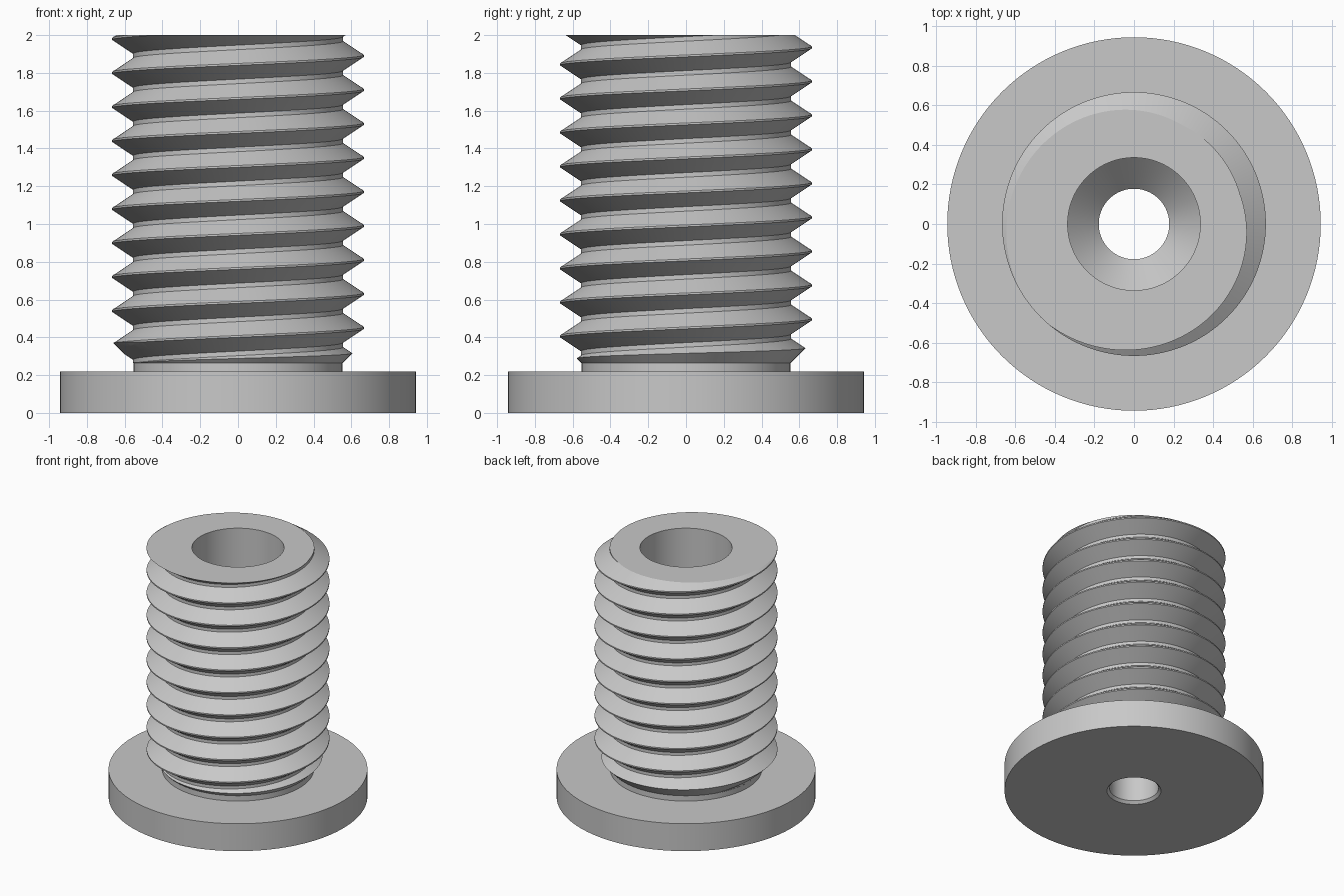
import bpy
import bmesh
from math import cos, sin, tau, radians

cube = bpy.data.objects.get("Cube")
if cube:
    bpy.data.objects.remove(cube, do_unlink=True)

SEG = 128
PITCH = 0.18
ROOT, CREST = 0.556, 0.666
FLANGE_TOP, TOP = 0.22, 2.0

grey = bpy.data.materials.new("plain grey")
grey.use_nodes = True
grey.diffuse_color = (0.58, 0.58, 0.58, 1)
grey.node_tree.nodes["Principled BSDF"].inputs["Base Color"].default_value = grey.diffuse_color


def make_object(name, bm):
    bmesh.ops.recalc_face_normals(bm, faces=bm.faces)
    mesh = bpy.data.meshes.new(name)
    bm.to_mesh(mesh)
    bm.free()
    mesh.materials.append(grey)
    obj = bpy.data.objects.new(name, mesh)
    bpy.context.collection.objects.link(obj)
    return obj


def lathe(name, profile):
    """Revolve a closed (radius, height) outline around z."""
    bm = bmesh.new()
    rings = [[bm.verts.new((r * cos(tau * i / SEG), r * sin(tau * i / SEG), z))
              for i in range(SEG)] for r, z in profile]
    for a, b in zip(rings, rings[1:] + rings[:1]):
        for i in range(SEG):
            j = (i + 1) % SEG
            bm.faces.new((a[i], a[j], b[j], b[i]))
    return make_object(name, bm)


def helical_rod(name, turns):
    """Solid right-handed threaded rod, closed by a fan at each end."""
    section = [(-0.005, CREST), (0.005, CREST), (0.078, ROOT), (0.102, ROOT)]
    bm = bmesh.new()
    columns = []
    for i in range(SEG * turns + 1):
        a = tau * i / SEG
        mid = PITCH * (i / SEG - 0.5)
        columns.append([bm.verts.new((r * cos(a), r * sin(a), mid + dz))
                        for dz, r in section])
    for i in range(SEG * (turns - 1) + 1):
        columns[i].append(columns[i + SEG][0])
    last = SEG * (turns - 1)
    for i in range(last):
        a, b = columns[i], columns[i + 1]
        for k in range(len(section)):
            bm.faces.new((a[k], b[k], b[k + 1], a[k + 1]))
    # discard the unused tail of the last turn
    bmesh.ops.delete(bm, geom=[v for v in bm.verts if not v.link_faces], context='VERTS')
    rim = [e for e in bm.edges if e.is_boundary]
    low = bm.verts.new((0, 0, -0.4))
    high = bm.verts.new((0, 0, PITCH * turns + 0.4))
    for e in rim:
        apex = low if e.verts[0].co.z < 1 else high
        bm.faces.new((e.verts[0], e.verts[1], apex))
    return make_object(name, bm)


# Flange with a through hole, chamfered underneath
flange = lathe("flange", [(0.178, FLANGE_TOP), (0.943, FLANGE_TOP), (0.943, 0),
                          (0.197, 0), (0.178, 0.02)])

# Bored shank envelope, with a lead-in chamfer for the thread and a countersunk seat
shank = lathe("threaded_shank", [(0.178, FLANGE_TOP), (0.553, FLANGE_TOP), (0.553, 0.263),
                                 (0.72, 0.43), (0.72, TOP), (0.335, TOP), (0.335, 0.38)])

# Carve the thread into the shank
rod = helical_rod("thread_helper", 14)
rod.hide_render = True
carve = shank.modifiers.new("thread", 'BOOLEAN')
carve.operation = 'INTERSECT'
carve.solver = 'EXACT'
carve.object = rod
bpy.context.view_layer.objects.active = shank
bpy.ops.object.modifier_apply(modifier=carve.name)
bpy.data.objects.remove(rod, do_unlink=True)

for obj in (flange, shank):
    bpy.ops.object.select_all(action='DESELECT')
    obj.select_set(True)
    bpy.context.view_layer.objects.active = obj
    bpy.ops.object.shade_smooth_by_angle(angle=radians(25))
